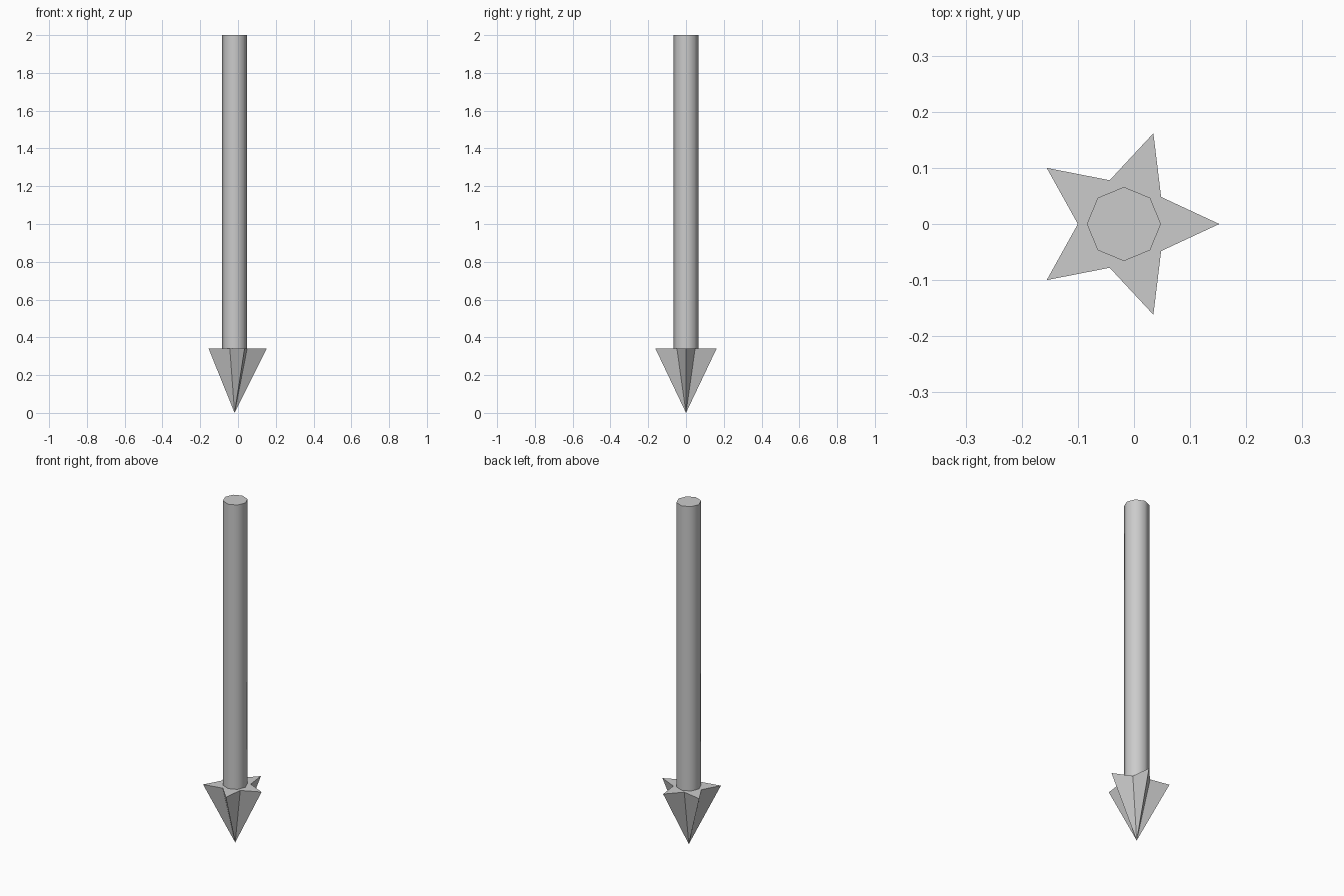
import bpy, bmesh
from math import sin, cos, pi, radians

if "Cube" in bpy.data.objects:
    bpy.data.objects.remove(bpy.data.objects["Cube"])

CX = -0.018          # common axis of head and shaft
HEAD_TOP, TOP = 0.34, 2.0

# Arrowhead: five-pointed star tapering down to a tip
bm = bmesh.new()
ring = []
for i in range(10):
    r = 0.17 if i % 2 == 0 else 0.082
    a = i * pi / 5
    ring.append(bm.verts.new((CX + r * cos(a), r * sin(a), HEAD_TOP)))
tip = bm.verts.new((CX, 0, 0))
bm.faces.new(ring)
for i in range(10):
    bm.faces.new((ring[(i + 1) % 10], ring[i], tip))
bmesh.ops.recalc_face_normals(bm, faces=bm.faces)
mesh = bpy.data.meshes.new("arrowhead")
bm.to_mesh(mesh)
bm.free()
head = bpy.data.objects.new("arrowhead", mesh)
bpy.context.collection.objects.link(head)

# Shaft: eight-sided rod, smooth around its sides with sharp end rims
bpy.ops.mesh.primitive_cylinder_add(vertices=8, radius=0.066, depth=TOP - HEAD_TOP,
                                    location=(CX, 0, (TOP + HEAD_TOP) / 2))
shaft = bpy.context.object
shaft.name = "shaft"
bpy.ops.object.shade_smooth_by_angle(angle=radians(60))
